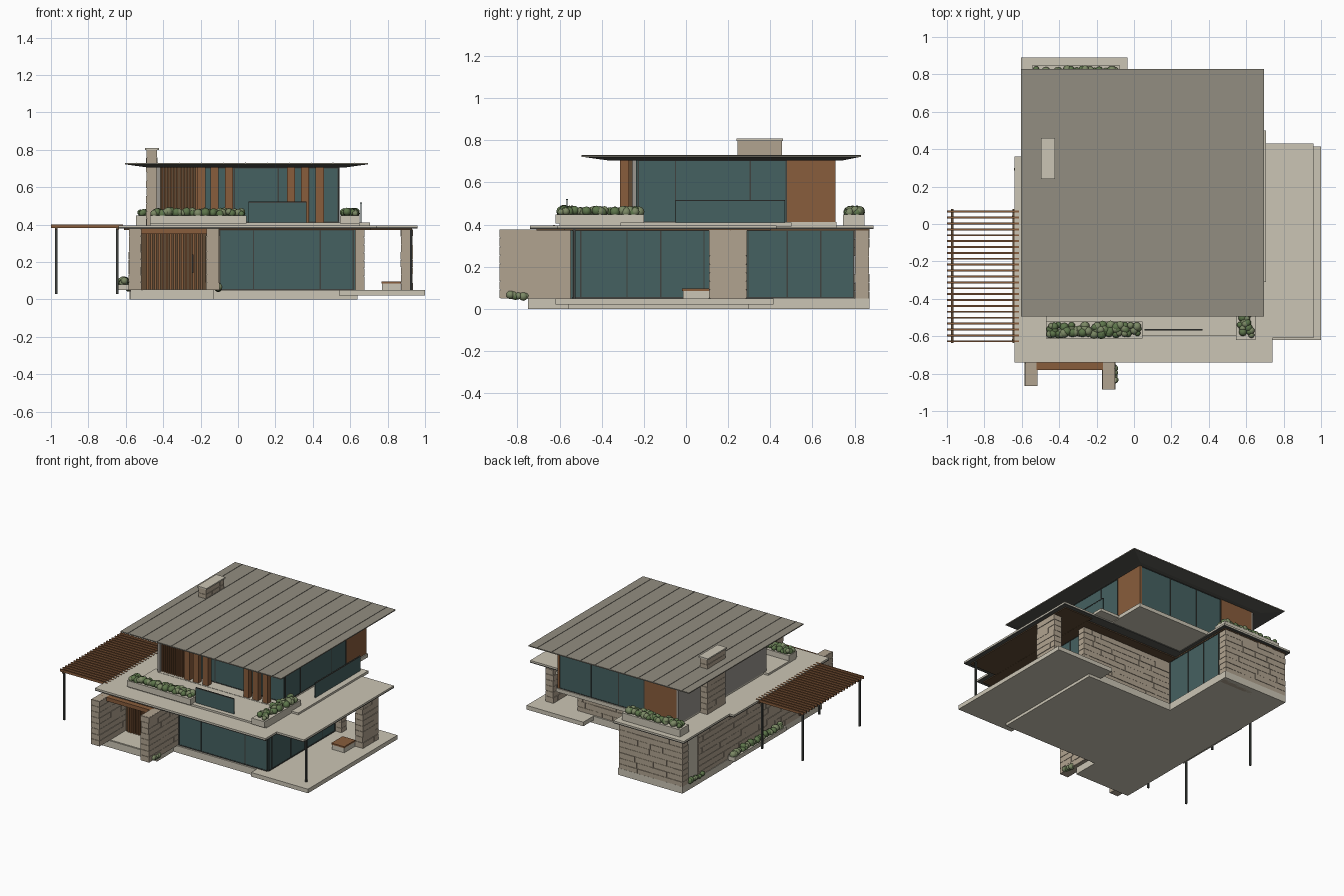
import bpy, bmesh, random
from mathutils import Matrix, Vector

if "Cube" in bpy.data.objects:
    bpy.data.objects.remove(bpy.data.objects["Cube"])
random.seed(4)


def mat(name, r, g, b):
    m = bpy.data.materials.new(name)
    m.diffuse_color = (r, g, b, 1)
    m.use_nodes = True
    m.node_tree.nodes["Principled BSDF"].inputs["Base Color"].default_value = m.diffuse_color
    return m


STONE = mat("stone", .44, .37, .28)
CONC = mat("concrete", .60, .56, .46)
ROOF = mat("roof_metal", .29, .27, .22)
DARK = mat("dark_metal", .05, .055, .05)
EAVE = mat("eave", .09, .09, .08)
SOFFIT = mat("soffit", .12, .07, .035)
WOOD = mat("wood", .25, .11, .045)
GLASS = mat("glass", .06, .12, .12)
GREY = mat("render_wall", .33, .31, .28)
GREENS = [mat("leaf_a", .11, .18, .07), mat("leaf_b", .20, .25, .13)]


def finish(name, bm, *mats):
    me = bpy.data.meshes.new(name)
    bm.to_mesh(me)
    bm.free()
    for m in mats:
        me.materials.append(m)
    ob = bpy.data.objects.new(name, me)
    bpy.context.collection.objects.link(ob)
    return ob


def add_box(bm, x0, x1, y0, y1, z0, z1):
    m = Matrix.Translation(((x0 + x1) / 2, (y0 + y1) / 2, (z0 + z1) / 2))
    bmesh.ops.create_cube(bm, size=1, matrix=m @ Matrix.Diagonal((x1 - x0, y1 - y0, z1 - z0, 1)))


def boxes(name, m, *items):
    bm = bmesh.new()
    for b in items:
        add_box(bm, *b)
    return finish(name, bm, m)


def prism(name, m, pts, z0, z1):
    bm = bmesh.new()
    f = bm.faces.new([bm.verts.new((x, y, z0)) for x, y in pts])
    r = bmesh.ops.extrude_face_region(bm, geom=[f])
    vs = [v for v in r["geom"] if isinstance(v, bmesh.types.BMVert)]
    bmesh.ops.translate(bm, verts=vs, vec=(0, 0, z1 - z0))
    bmesh.ops.recalc_face_normals(bm, faces=bm.faces)
    return finish(name, bm, m)


def stone(name, x0, x1, y0, y1, z0, z1):
    # coursed masonry: blocks with open joints around a slightly recessed core
    bm = bmesh.new()
    add_box(bm, x0 + .005, x1 - .005, y0 + .005, y1 - .005, z0, z1)
    along_x = (x1 - x0) > (y1 - y0)
    a, end = (x0, x1) if along_x else (y0, y1)
    rows = max(2, round((z1 - z0) / .041))
    h = (z1 - z0) / rows
    g = .001
    for r in range(rows):
        p = a
        while p < end - 1e-4:
            q = p + random.uniform(.07, .17)
            q = end if q > end - .04 else q
            d = random.uniform(0, .003)
            zz = (z0 + r * h + g, z0 + (r + 1) * h - g)
            s, t = (p if p == a else p + g), (q if q == end else q - g)
            if along_x:
                add_box(bm, s, t, y0 + d, y1 - d, *zz)
            else:
                add_box(bm, x0 + d, x1 - d, s, t, *zz)
            p = q
    return finish(name, bm, STONE)


def bushes(name, x0, x1, y0, y1, z, n, r=.024):
    bm = bmesh.new()
    for _ in range(n):
        s = random.uniform(.65, 1.05) * r
        c = Vector((random.uniform(x0, x1), random.uniform(y0, y1), z + random.uniform(-.004, .01)))
        res = bmesh.ops.create_icosphere(bm, subdivisions=2, radius=s, matrix=Matrix.Translation(c))
        k = random.randint(0, 1)
        for f in {f for v in res["verts"] for f in v.link_faces}:
            f.material_index = k
            f.smooth = True
    return finish(name, bm, *GREENS)


def planter(name, x0, x1, y0, y1, z0, z1, n):
    boxes(name + "_box", CONC, (x0, x1, y0, y1, z0, z1))
    bushes(name + "_plants", x0 + .02, x1 - .02, y0 + .02, y1 - .02, z1 + .01, n)


def glazing(name, axis, at, a, b, z0, z1, cuts):
    # thin pane with mullions and rails; axis is the running direction
    def put(p, q, t, u, v):
        return (p, q, at - t, at + t, u, v) if axis == "x" else (at - t, at + t, p, q, u, v)
    boxes(name + "_glass", GLASS, put(a, b, .005, z0, z1))
    bars = [put(c - .003, c + .003, .008, z0, z1) for c in (a + .004, *cuts, b - .004)]
    bars += [put(a, b, .008, z0, z0 + .006), put(a, b, .008, z1 - .006, z1)]
    boxes(name + "_frame", DARK, *bars)


# ground slabs
boxes("base_slab", CONC, (-.575, .64, -.56, .30, 0, .05), (-.575, -.13, -.75, -.56, 0, .05),
      (-.58, -.06, .30, .87, 0, .05))
boxes("patio_slab", CONC, (.54, 1, -.62, .415, .02, .05))
boxes("entry_step", CONC, (-.51, -.17, -.745, -.57, .03, .054))

# stone walls of the lower floor
stone("entry_wall_left", -.585, -.515, -.865, -.54, .05, .378)
stone("entry_wall_right", -.17, -.10, -.885, -.54, .05, .378)
stone("west_wall", -.578, -.49, -.54, .68, .04, .375)
stone("rear_wall", -.58, -.066, .80, .87, 0, .375)
boxes("west_corner_panel", CONC, (-.57, -.53, .68, .80, .03, .375))
stone("terrace_wall", -.07, .675, .23, .29, .04, .375)
stone("patio_column", .87, .935, .11, .29, .05, .375)

# lower glazing
glazing("front_window", "x", -.54, -.10, .62, .05, .375, (.083, .44))
glazing("east_window", "y", .62, -.54, .23, .05, .375, (-.50, -.28, -.12, .085))
glazing("rear_window", "y", -.07, .29, .80, .05, .375, (.48, .64))

# slatted entrance
boxes("entry_door_backing", SOFFIT, (-.515, -.17, -.56, -.54, .05, .375))
boxes("entry_slats", WOOD, *[(-.488 + i * .0205, -.477 + i * .0205, -.578, -.56, .05, .355) for i in range(15)])
boxes("door_handle", DARK, (-.245, -.238, -.595, -.578, .14, .24))
boxes("entry_lintel", WOOD, (-.56, -.12, -.78, -.74, .35, .378))

# lower roof with dark fascia and wooden soffit
outline = [(-.64, -.74), (.74, -.74), (.74, -.61), (.96, -.61), (.96, .43), (-.035, .43),
           (-.035, .89), (-.605, .89), (-.605, .36), (-.64, .36)]
prism("lower_roof", CONC, outline, .386, .396)
prism("lower_roof_fascia", EAVE, outline, .379, .386)
boxes("lower_roof_soffit", SOFFIT, (-.61, .71, -.71, .36, .371, .380), (.70, .93, -.58, .40, .372, .380),
      (-.58, -.06, .36, .87, .371, .380))
boxes("canopy_post", DARK, (.919, .931, -.536, -.524, .05, .38))

# upper floor, balcony and planters
boxes("upper_floor", CONC, (-.43, .55, -.32, .715, .385, .412))
boxes("balcony_slab", CONC, (-.47, .65, -.60, -.28, .39, .41), (.53, .705, -.31, .50, .39, .41))
planter("front_planter", -.47, .045, -.612, -.52, .405, .449, 80)
planter("side_planter", .545, .65, -.62, -.20, .405, .449, 65)
planter("rear_planter", -.545, -.075, .745, .848, .395, .449, 70)
planter("west_planter", -.64, -.583, -.25, .35, .05, .08, 50)
bushes("entry_shrubs", -.115, -.10, -.84, -.74, .06, 10, .02)
bushes("corner_shrubs", -.59, -.582, .62, .84, .06, 12, .02)
boxes("glass_railings", GLASS, (.055, .365, -.568, -.562, .41, .52), (.655, .661, -.05, .47, .41, .515))
boxes("railing_caps", DARK, (.055, .365, -.569, -.561, .516, .522), (.653, .663, -.05, .47, .512, .518))

# upper walls
Z0, Z1 = .41, .707
glazing("upper_front", "x", -.23, -.42, .54, Z0, Z1, (-.22, -.02, .215, .38))
glazing("upper_east", "y", .535, -.23, .48, Z0, Z1, (-.05, .305))
glazing("upper_rear", "x", .70, -.16, .54, Z0, Z1, (.05, .276))
boxes("upper_wood_panels", WOOD, (.525, .543, .48, .71, Z0, Z1), (-.42, -.16, .69, .71, Z0, Z1))
boxes("upper_west_wall", GREY, (-.435, -.415, -.31, .708, Z0, Z1))
boxes("upper_slat_backing", SOFFIT, (-.415, -.225, -.27, -.255, Z0, Z1))
boxes("upper_slats", WOOD, *[(-.41 + i * .0165, -.402 + i * .0165, -.30, -.27, Z0, Z1) for i in range(12)])
boxes("upper_fins", WOOD, *[(x - .022, x + .022, -.312, -.272, Z0, Z1)
                            for x in (-.197, -.125, -.048, .283, .358, .437)])

# upper roof: thin edge over a tapered soffit, low standing seams
rx0, rx1, ry0, ry1 = -.605, .695, -.495, .83
boxes("upper_roof", ROOF, (rx0, rx1, ry0, ry1, .722, .729))
bm = bmesh.new()
add_box(bm, rx0, rx1, ry0, ry1, .704, .7222)
for v in bm.verts:
    if v.co.z < .71:
        v.co.x += .13 if v.co.x < 0 else -.13
        v.co.y += .13 if v.co.y < 0 else -.09
finish("upper_soffit", bm, EAVE)
boxes("roof_seams", ROOF, *[(x - .0015, x + .0015, ry0, ry1, .728, .7315)
                            for x in [-.545 + .117 * i for i in range(11)]])

# chimney
stone("chimney", -.492, -.43, .245, .455, .39, .80)
boxes("chimney_cap", CONC, (-.498, -.423, .24, .46, .798, .808))

# pergola
boxes("pergola_slats", WOOD, *[(-1, -.615, y - .005, y + .005, .381, .399)
                               for y in [-.627 + i * .0315 for i in range(23)]])
boxes("pergola_beams", SOFFIT, *[(x - .007, x + .007, -.635, .08, .374, .388) for x in (-.972, -.642)])
boxes("pergola_posts", DARK, *[(x - .006, x + .006, y - .006, y + .006, .03, .38)
                               for x in (-.972, -.645) for y in (-.62, .04)])

# patio bench
boxes("bench_base", CONC, (.77, .87, -.015, .11, .05, .085))
boxes("bench_seat", WOOD, (.768, .872, -.018, .112, .085, .096))
